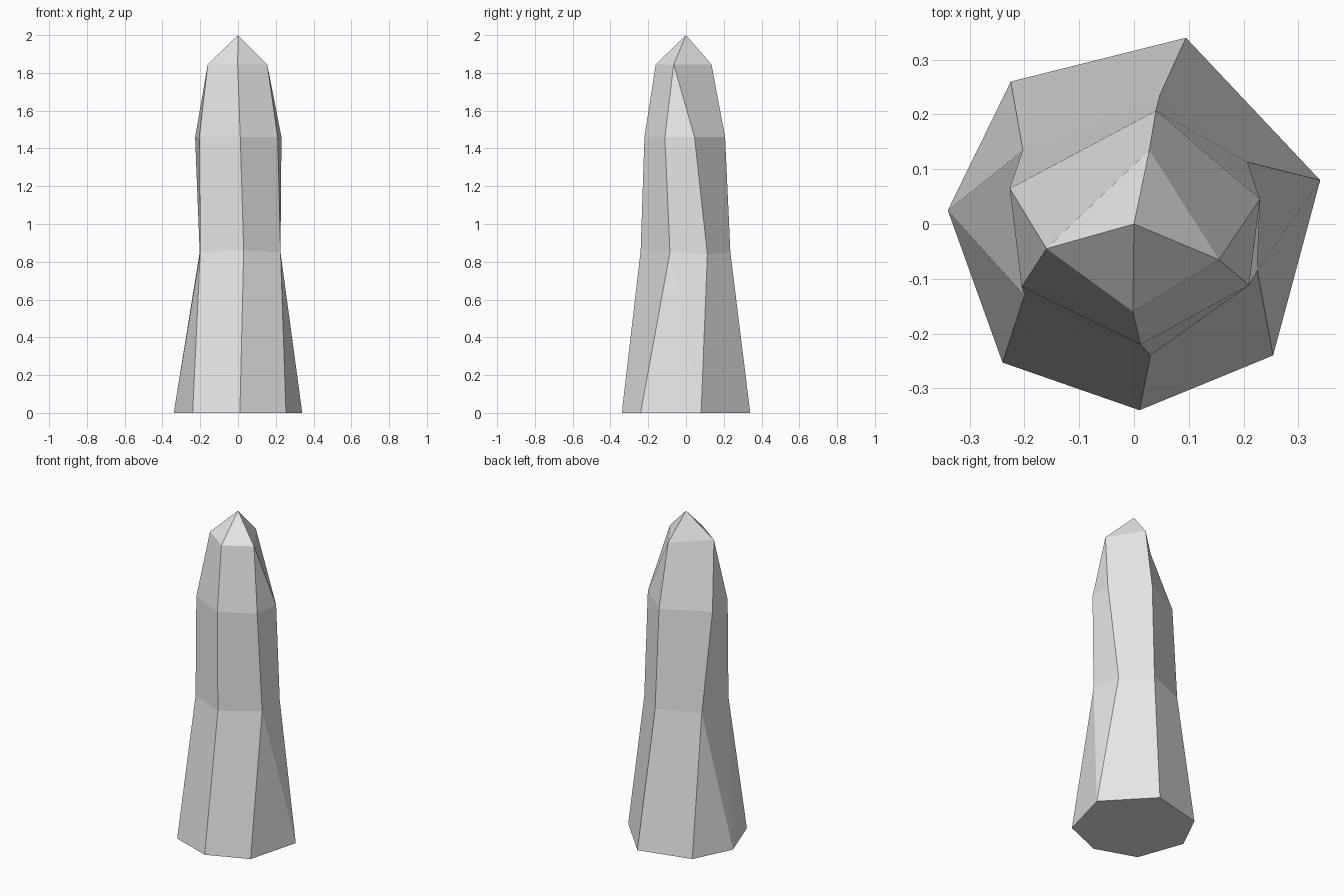
import bpy
import bmesh

cube = bpy.data.objects.get("Cube")
if cube:
    bpy.data.objects.remove(cube, do_unlink=True)

# Stone colour
stone = bpy.data.materials.new("pale grey stone")
stone.use_nodes = True
grey = (0.8, 0.8, 0.8, 1)
stone.diffuse_color = grey
stone.node_tree.nodes["Principled BSDF"].inputs["Base Color"].default_value = grey

# Irregular cross-sections, counterclockwise from the front corner.
# A repeated corner makes neighbouring ridges run together.
base = [(0.01, -0.34, 0), (0.254, -0.24, 0), (0.34, 0.08, 0), (0.095, 0.34, 0),
        (-0.225, 0.26, 0), (-0.34, 0.025, 0), (-0.24, -0.253, 0)]
left_waist = (-0.203, 0.135, 0.85)
waist = [(0.03, -0.24, 0.86), (0.225, -0.085, 0.85), (0.207, 0.113, 0.84),
         (0.047, 0.235, 0.85), left_waist, left_waist, (-0.2, -0.13, 0.85)]
left_chest = (-0.227, 0.065, 1.46)
shoulder = [(0.012, -0.22, 1.46), (0.21, -0.112, 1.46), (0.23, 0.045, 1.46),
            (0.04, 0.207, 1.46), left_chest, left_chest, (-0.205, -0.115, 1.46)]
right_tip, left_tip = (0.155, -0.065, 1.845), (-0.16, -0.045, 1.845)
crown = [(-0.002, -0.16, 1.845), right_tip, right_tip, (0.028, 0.135, 1.845),
         left_tip, left_tip, left_tip]
peak = [(0, 0, 2)] * len(base)

bm = bmesh.new()
corners = {}


def corner(point):
    if point not in corners:
        corners[point] = bm.verts.new(point)
    return corners[point]


def add_face(points):
    """Build a face, dropping corners that have run together."""
    loop = list(dict.fromkeys(corner(p) for p in points))
    return bm.faces.new(loop) if len(loop) > 2 else None


# Underside and the stacked bands of facets
add_face(reversed(base))
rings = [base, waist, shoulder, crown, peak]
bands = []
for low, high in zip(rings, rings[1:]):
    facets = []
    for i in range(len(low)):
        j = (i + 1) % len(low)
        facets.append(add_face((low[i], low[j], high[j], high[i])))
    bands.append(facets)

# Creases across the two twisted lower facets
for facet, a, b in ((bands[0][5], base[5], waist[6]),
                    (bands[0][1], base[2], waist[1])):
    bmesh.utils.face_split(facet, corners[a], corners[b])

bm.normal_update()
mesh = bpy.data.meshes.new("stone_pillar")
bm.to_mesh(mesh)
bm.free()
mesh.materials.append(stone)
pillar = bpy.data.objects.new("stone_pillar", mesh)
bpy.context.collection.objects.link(pillar)
